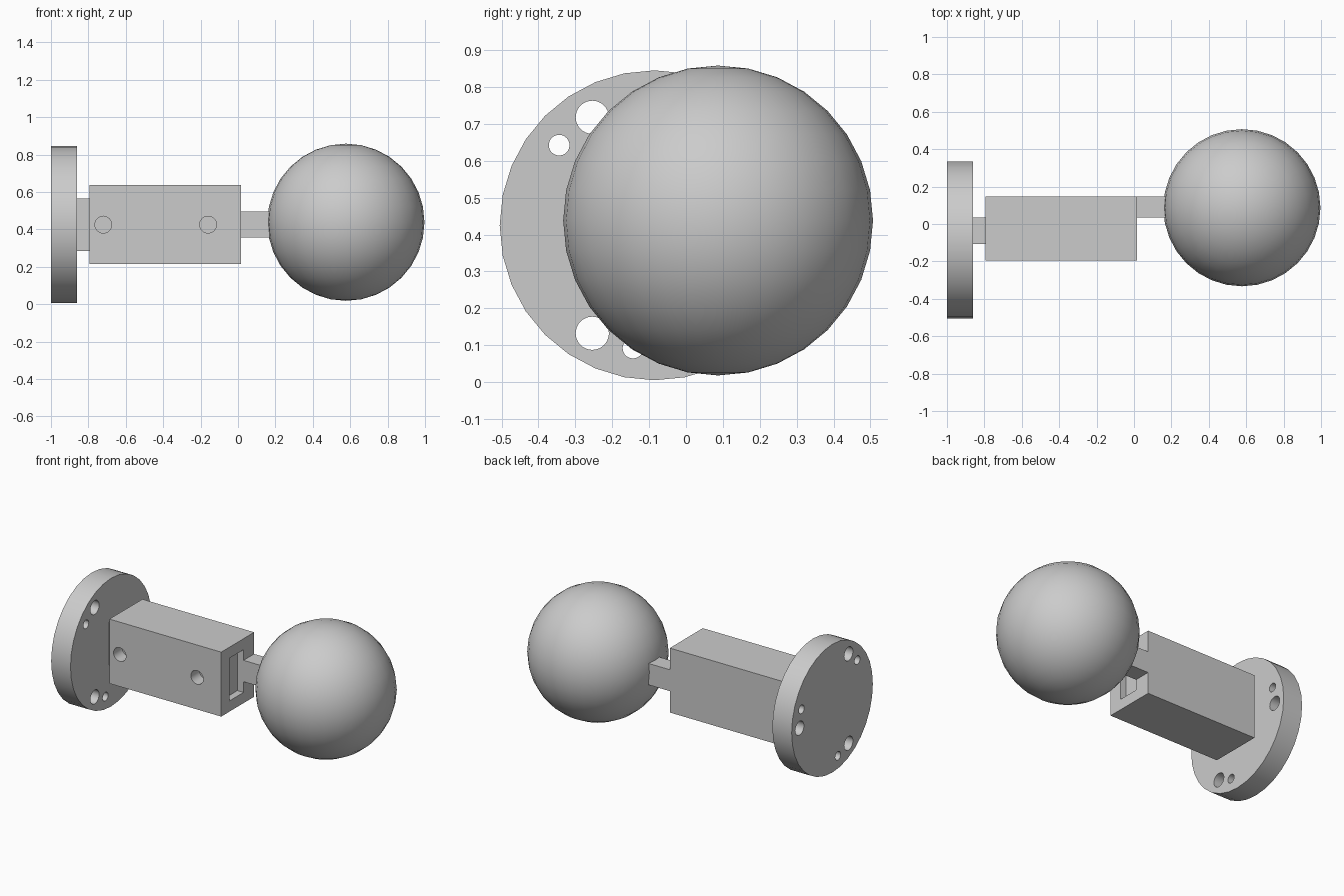
import bpy
import math

cube = bpy.data.objects.get("Cube")
if cube:
    bpy.data.objects.remove(cube, do_unlink=True)

grey = bpy.data.materials.new("plain grey")
grey.use_nodes = True
grey.diffuse_color = (0.6, 0.6, 0.6, 1)
grey.node_tree.nodes["Principled BSDF"].inputs["Base Color"].default_value = (0.6, 0.6, 0.6, 1)

MID_Z = 0.425


def finish(name):
    obj = bpy.context.object
    obj.name = name
    obj.data.materials.append(grey)
    return obj


def block(name, x, y, z):
    """Box given by its (low, high) range on each axis."""
    ranges = (x, y, z)
    bpy.ops.mesh.primitive_cube_add(size=1, location=[(a + b) / 2 for a, b in ranges])
    obj = finish(name)
    obj.scale = [b - a for a, b in ranges]
    bpy.ops.object.transform_apply(location=False, rotation=False, scale=True)
    return obj


def rod(name, centre, radius, length, axis):
    turn = (0, math.pi / 2, 0) if axis == "x" else (math.pi / 2, 0, 0)
    bpy.ops.mesh.primitive_cylinder_add(vertices=32, radius=radius, depth=length,
                                        location=centre, rotation=turn)
    bpy.ops.object.transform_apply(location=False, rotation=True, scale=False)
    return finish(name)


def cut(target, cutter):
    bpy.context.view_layer.objects.active = target
    mod = target.modifiers.new("cut", "BOOLEAN")
    mod.operation = "DIFFERENCE"
    mod.solver = "EXACT"
    mod.object = cutter
    bpy.ops.object.modifier_apply(modifier=mod.name)
    bpy.data.objects.remove(cutter, do_unlink=True)


def smooth(obj):
    bpy.ops.object.select_all(action="DESELECT")
    obj.select_set(True)
    bpy.context.view_layer.objects.active = obj
    bpy.ops.object.shade_smooth_by_angle(angle=math.radians(30))


# Mounting flange with three pairs of large and small bolt holes
FLANGE_Y = -0.085
flange = rod("mounting_flange", (-0.93, FLANGE_Y, MID_Z), 0.42, 0.14, "x")
for i in range(3):
    for offset, radius in ((0, 0.045), (20, 0.028)):
        a = math.radians(120 * i + offset)
        spot = (-0.93, FLANGE_Y + 0.338 * math.cos(a), MID_Z + 0.338 * math.sin(a))
        cut(flange, rod("bolt_cutter", spot, radius, 0.3, "x"))
smooth(flange)

# Inner bar joins the flange to the sleeve and stops short of the sleeve mouth
BAR_Y, BAR_Z = (-0.107, 0.036), (0.285, 0.565)
block("inner_bar", (-0.86, -0.03), BAR_Y, BAR_Z)

# Sleeve, bored through for the bar, with two screw holes in its front wall
sleeve = block("sleeve", (-0.795, 0.015), (-0.195, 0.146), (0.215, 0.637))
cut(sleeve, block("slot_cutter", (-0.9, 0.1), BAR_Y, BAR_Z))
for x in (-0.72, -0.16):
    cut(sleeve, rod("screw_cutter", (x, -0.19, MID_Z), 0.045, 0.2, "y"))
smooth(sleeve)

# Short arm at the back of the sleeve mouth, carrying the ball
block("ball_arm", (0.015, 0.25), (0.036, 0.146), (0.355, 0.495))
bpy.ops.mesh.primitive_uv_sphere_add(segments=32, ring_count=16, radius=0.42,
                                     location=(0.577, 0.087, 0.438))
smooth(finish("ball"))
